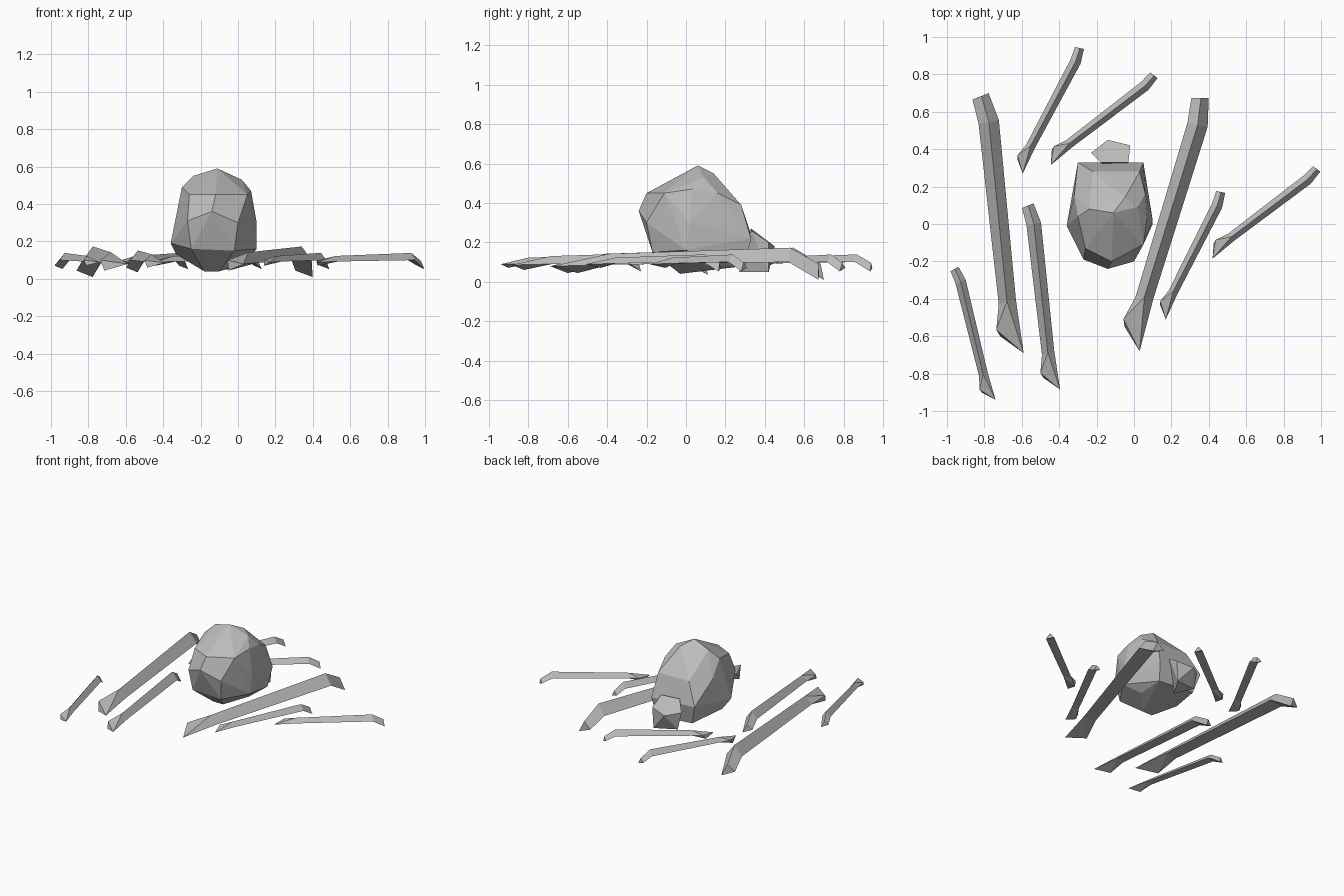
import bpy
import bmesh
from math import hypot
from mathutils import Vector

default_cube = bpy.data.objects.get("Cube")
if default_cube:
    bpy.data.objects.remove(default_cube, do_unlink=True)

# One plain stone grey for everything
stone_grey = bpy.data.materials.new("stone_grey")
stone_grey.use_nodes = True
stone_grey.diffuse_color = (0.5, 0.5, 0.5, 1)
shader = stone_grey.node_tree.nodes["Principled BSDF"]
shader.inputs["Base Color"].default_value = stone_grey.diffuse_color
shader.inputs["Roughness"].default_value = 0.9


def finish(bm, name):
    """Turn a bmesh into a flat shaded object."""
    bmesh.ops.recalc_face_normals(bm, faces=bm.faces)
    mesh = bpy.data.meshes.new(name)
    bm.to_mesh(mesh)
    bm.free()
    mesh.materials.append(stone_grey)
    obj = bpy.data.objects.new(name, mesh)
    bpy.context.collection.objects.link(obj)
    return obj


def faceted_stone(name, corners):
    """Wrap a convex faceted skin around the given corners."""
    bm = bmesh.new()
    for corner in corners:
        bm.verts.new(corner)
    hull = bmesh.ops.convex_hull(bm, input=bm.verts)
    unused = [v for v in hull["geom_interior"] if isinstance(v, bmesh.types.BMVert)]
    bmesh.ops.delete(bm, geom=unused, context="VERTS")
    bmesh.ops.dissolve_limit(bm, angle_limit=0.1, verts=bm.verts, edges=bm.edges)
    return finish(bm, name)


# Main boulder, from the crown down to the underside
crown = [(-.11, .06, .59), (-.24, .08, .55), (.02, .09, .53), (-.05, .14, .55),
         (-.3, .04, .49), (.07, .03, .47), (.06, .16, .45)]
front = [(-.12, -.2, .45), (.05, -.11, .45), (-.26, -.13, .45), (-.14, -.24, .36),
         (-.27, -.19, .31), (0, -.2, .3), (-.25, -.17, .16), (-.02, -.17, .15)]
sides = [(-.36, -.01, .19), (.1, 0, .16), (.1, .02, .3), (-.32, .15, .38)]
back = [(-.22, .28, .39), (.03, .28, .39), (-.3, .33, .24), (.05, .33, .22),
        (-.26, .3, .1), (.03, .3, .08)]
underside = [(-.18, -.03, .04), (-.1, -.03, .04), (.02, .1, .08), (-.33, .05, .13)]
faceted_stone("boulder", crown + front + sides + back + underside)

# Small stone lump leaning on the back of the boulder
faceted_stone("back_lump", [
    (-.23, .38, .2), (-.14, .45, .18), (-.02, .42, .2), (-.18, .33, .27),
    (-.03, .33, .26), (-.2, .38, .07), (-.03, .42, .05), (-.12, .27, .05)])

# Shard pattern: along, sideways and height, for a shard of unit length
SECTIONS = [
    [(.99, -.026, -.04), (.997, .01, -.006), (1.004, .039, -.065)],
    [(.896, -.019, 0), (.894, .021, .052), (.896, .06, 0)],
    [(.2, -.062, -.01), (.207, -.029, .03), (.207, .006, -.01)],
]
FLARE = [(.106, -.088, 0), (.078, -.077, -.04), (0, 0, -.015)]


def shard(name, tip, head):
    """Ridged splinter with a bent head and a flared, pointed tail."""
    tip, head = Vector(tip), Vector(head)
    along = head - tip
    sideways = Vector((along.y, -along.x))
    size = hypot(along.x, along.y)
    bm = bmesh.new()

    def place(point):
        u, v, w = point
        flat = tip + along * u + sideways * v
        return bm.verts.new((flat.x, flat.y, 0.1 + size * w))

    rings = [[place(p) for p in section] for section in SECTIONS]
    corner, heel, point = [place(p) for p in FLARE]
    bm.faces.new(rings[0])
    for a, b in zip(rings, rings[1:]):
        for i in range(3):
            j = (i + 1) % 3
            bm.faces.new((a[i], a[j], b[j], b[i]))
    left, ridge, right = rings[-1]
    for face in [(left, ridge, corner), (ridge, point, corner), (ridge, right, point),
                 (corner, point, heel), (left, corner, heel), (left, heel, right),
                 (heel, point, right)]:
        bm.faces.new(face)
    return finish(bm, name)


# Shards scattered around the boulder: tail tip and head end on the ground
SHARDS = {
    "large_shard_right": ((-.59, -.69), (-.83, .685)),
    "large_shard_left": ((.03, -.68), (.345, .68)),
    "medium_shard_right": ((-.395, -.885), (-.575, .1)),
    "small_shard_front_right": ((-.74, -.94), (-.965, -.24)),
    "small_shard_front_left": ((.17, -.51), (.46, .175)),
    "small_shard_far_left": ((.42, -.185), (.975, .3)),
    "small_shard_back_right": ((-.595, .27), (-.295, .945)),
    "small_shard_back": ((-.445, .315), (.105, .8)),
}
for shard_name, (tail_end, head_end) in SHARDS.items():
    shard(shard_name, tail_end, head_end)
